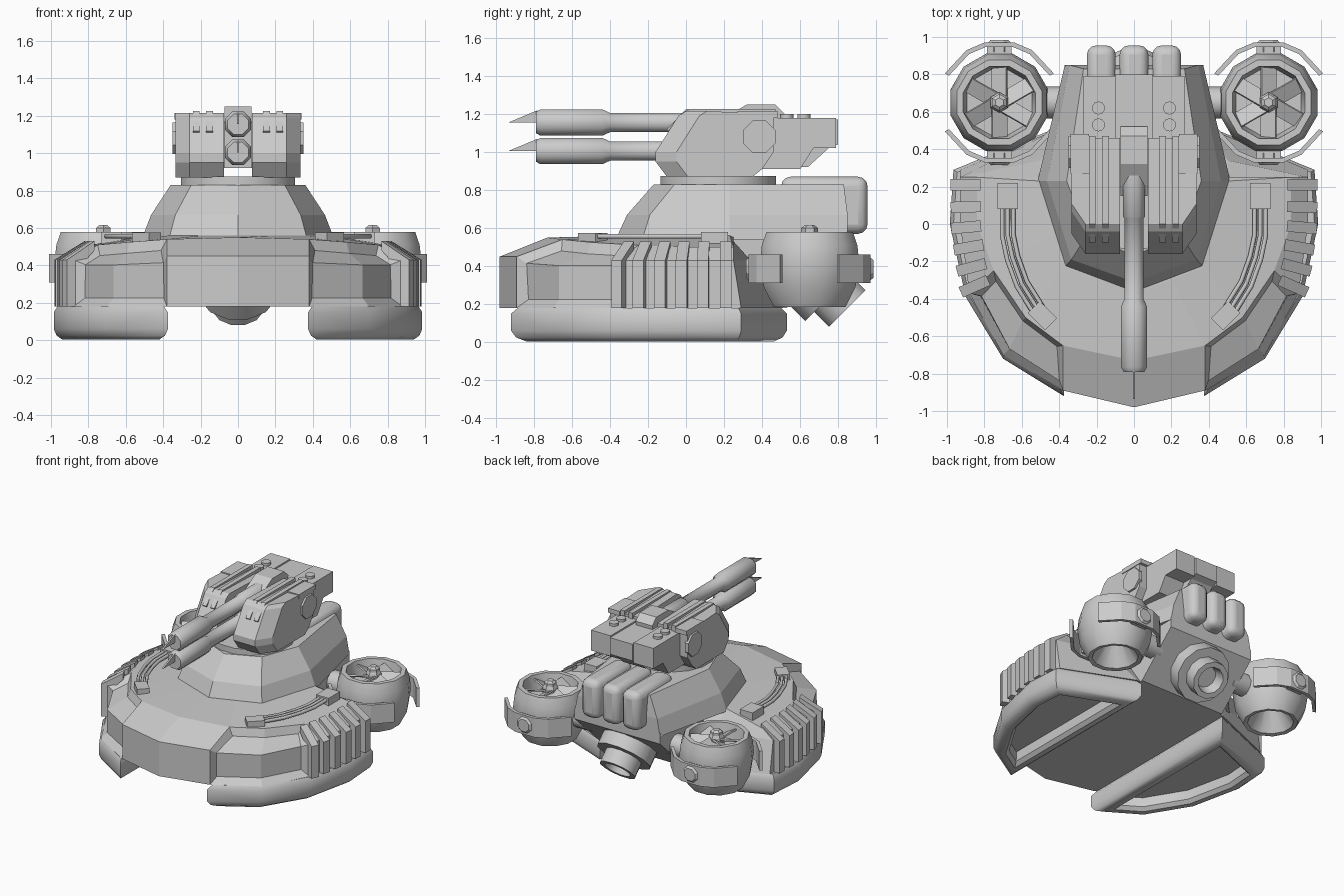
import bpy, bmesh
from math import sin, cos, pi, radians
from mathutils import Matrix, Vector

if "Cube" in bpy.data.objects:
    bpy.data.objects.remove(bpy.data.objects["Cube"])


def loft_bm(rings, M=Matrix()):
    """Closed rings of equal length joined by quads and capped at both ends."""
    bm = bmesh.new()
    vs = [[bm.verts.new(M @ Vector(p)) for p in r] for r in rings]
    n, quads = len(rings[0]), []
    for a, b in zip(vs, vs[1:]):
        quads.append([bm.faces.new((a[i], a[(i + 1) % n], b[(i + 1) % n], b[i])) for i in range(n)])
    bm.faces.new(vs[0][::-1])
    bm.faces.new(vs[-1])
    bmesh.ops.recalc_face_normals(bm, faces=bm.faces[:])
    return bm, quads


def finish(name, bm, both=False, smooth=0, bevel=0):
    me = bpy.data.meshes.new(name)
    bm.to_mesh(me)
    bm.free()
    ob = bpy.data.objects.new(name, me)
    bpy.context.collection.objects.link(ob)
    if bevel:
        b = ob.modifiers.new("bevel", 'BEVEL')
        b.width, b.segments = bevel, 3
    if both:
        ob.modifiers.new("mirror", 'MIRROR')   # every mesh is in world coordinates
    if smooth:
        bpy.ops.object.select_all(action='DESELECT')
        ob.select_set(True)
        bpy.context.view_layer.objects.active = ob
        bpy.ops.object.shade_smooth_by_angle(angle=radians(smooth))
    return ob


def loft(name, rings, M=Matrix(), **kw):
    return finish(name, loft_bm(rings, M)[0], **kw)


def prism(name, yz, x0, x1, **kw):
    return loft(name, [[(x, y, z) for y, z in yz] for x in (x0, x1)], **kw)


def box(name, lo, hi, M=Matrix(), **kw):
    (a, b, c), (d, e, f) = lo, hi
    return loft(name, [[(a, b, z), (d, b, z), (d, e, z), (a, e, z)] for z in (c, f)], M, **kw)


def lathe(name, prof, sides, M=Matrix(), **kw):
    """prof: (radius, height) pairs around local z."""
    off = pi / sides
    return loft(name, [[(r * cos(off + 2 * pi * i / sides), r * sin(off + 2 * pi * i / sides), h)
                        for i in range(sides)] for r, h in prof], M, **kw)


def full(half):
    """Complete an outline that runs from front centre to rear centre."""
    return half + [(-x, y, z) for x, y, z in half[-2:0:-1]]


def inset(poly, d):
    """Mitred inward offset of a counter-clockwise outline."""
    out, n = [], len(poly)
    for i in range(n):
        p, a, b = Vector(poly[i]), Vector(poly[i - 1]), Vector(poly[(i + 1) % n])
        u, v = (p - a).normalized(), (b - p).normalized()
        nu, nv = Vector((-u.y, u.x)), Vector((-v.y, v.x))
        out.append(p + (nu + nv) * d / (1 + nu.dot(nv)))
    return out


T = Matrix.Translation
def R(deg, ax): return Matrix.Rotation(radians(deg), 4, ax)

# Hull: lower edge, wall top, shoulder, deck around the cabin
wall = [(0, -.98), (.38, -.89), (.70, -.70), (.88, -.37), (.93, 0), (.93, .25)]
bottom = [(x, y, .18) for x, y in wall[:5]] + [(.93, .29, .18), (.40, .51, .18), (0, .51, .18)]
top = [(x, y, .45 if x < .5 else .43) for x, y in wall] + [(.5, .34, .43), (0, .34, .43)]
shoulder = [(0, -.73, .55), (.38, -.65, .54), (.58, -.5, .525), (.75, -.25, .51), (.84, 0, .5),
            (.84, .25, .5), (.5, .25, .53), (0, .25, .53)]
deck = [(0, -.37, .56), (.2, -.3, .56), (.37, -.23, .56), (.42, -.05, .56), (.47, .1, .56),
        (.51, .23, .56), (.45, .25, .56), (0, .25, .56)]
bm, q = loft_bm([full(r) for r in (bottom, top, shoulder, deck)])
for segs in ((1, 2), (11, 12)):      # recessed front fender panels
    bmesh.ops.inset_region(bm, faces=[q[k][s] for k in (0, 1) for s in segs],
                           thickness=.045, depth=-.045, use_even_offset=True)
finish("hull", bm)

# Side louvres
for x, y, a in ((.93, .21, 0), (.93, .09, -2), (.928, -.02, -5), (.914, -.13, -10),
                (.898, -.24, -15), (.88, -.345, -24)):
    M = T((x, y, 0)) @ R(a, 'Z')
    prof = [(-.03, .18), (.05, .18), (.05, .43), (-.11, .53), (-.11, .48), (-.03, .4)]
    loft("side_louvre", [[(n, t, z) for n, z in prof] for t in (-.03, .03)], M, both=True)

# Hover skirts: rounded rim around a recessed underside
plan = [(.375, -.92), (.70, -.72), (.90, -.39), (.985, 0), (.965, .29), (.375, .53)]
loft("hover_skirt", [[(p[0], p[1], z) for p in inset(plan, d)] for d, z in
     ((.02, .18), (0, .15), (0, .06), (.015, .025), (.045, .004), (.085, .004), (.11, .03), (.115, .1))],
     both=True, smooth=35)

# Cabin and rear body
loft("cabin", [full(r) for r in (
    [(0, -.37, .54), (.37, -.23, .54), (.515, .23, .54), (.37, .85, .54), (0, .85, .54)],
    [(0, -.31, .67), (.335, -.19, .67), (.465, .23, .67), (.345, .85, .67), (0, .85, .67)],
    [(0, -.17, .83), (.25, -.06, .83), (.36, .23, .83), (.27, .83, .83), (0, .83, .83)])])
prism("rear_body", [(.2, .18), (.53, .18), (.85, .48), (.85, .56), (.2, .56)], -.37, .37)

# Rear nozzle, tilted down and back
lathe("rear_nozzle", [(.21, -.28), (.21, 0), (.14, .0), (.14, .11), (.1, .11), (.08, .03)], 12,
      T((0, .77, .255)) @ R(-135, 'X'), smooth=32)

# Rear tanks
for i in (-1, 0, 1):
    x = i * .175
    box("rear_tank", (x - .077, .5, .57), (x + .077, .955, .87), bevel=.05, smooth=35)

# Lift fans
C = T((.72, .65, 0))
lathe("fan_pod", [(.06, .36), (.165, .19), (.195, .185), (.25, .29), (.27, .42), (.26, .51),
                  (.235, .58), (.2, .58), (.18, .47)], 12, C, both=True, smooth=32)
lathe("fan_hub", [(.055, .46), (.055, .56), (.045, .58), (.045, .6), (.025, .615)], 6, C, both=True)
for k in range(6):
    box("fan_blade", (.03, -.045, -.006), (.19, .045, .006),
        C @ R(60 * k + 30, 'Z') @ T((0, 0, .53)) @ R(28, 'X'), both=True)
for a in (0, 180):                   # clamps front and back
    M = C @ R(a, 'Z')
    ring = []
    for t in (28, 58, 76, 104, 122, 152):
        c, s = cos(radians(t)), sin(radians(t))
        ring.append([(r * c, r * s, z) for r, z in ((.305, .31), (.33, .31), (.33, .46), (.305, .46))])
    loft("pod_clamp", ring, M, both=True)
    box("clamp_block", (-.065, .23, .33), (.065, .31, .44), M, both=True)
    lathe("clamp_bolt", [(.065, 0), (.065, .05), (.05, .065)], 8, M @ T((0, .27, .385)) @ R(-90, 'X'), both=True)
lathe("pod_strut", [(.085, 0), (.085, .2)], 10, T((.33, .65, .4)) @ R(90, 'Y'), both=True, smooth=40)

# Deck cables and their end boxes
box("cable_box_rear", (.62, .08, .51), (.73, .22, .58), both=True)
box("cable_box_front", (-.065, -.045, 0), (.065, .045, .05), T((.49, -.49, .525)) @ R(45, 'Z'), both=True)
for o in (-.03, 0, .03):
    path = [Vector(p) for p in ((.675, .1), (.675, -.06), (.65, -.18), (.6, -.32), (.5, -.48))]
    rings = []
    for i, p in enumerate(path):
        t = (path[min(i + 1, 4)] - path[max(i - 1, 0)]).normalized()
        n = Vector((-t.y, t.x))
        rings.append([(*(p + n * (o + .012 * cos(a * pi / 3))), .557 + .014 * sin(a * pi / 3)) for a in range(6)])
    loft("deck_cable", rings, both=True, smooth=65)

# Turret ring and cheeks
lathe("turret_ring", [(.31, .82), (.31, .875)], 16, T((0, .17, 0)), smooth=30)
cheek = [(-.16, 1.0), (-.16, .95), (-.1, .87), (.35, .87), (.4, .91), (.46, 1.0), (.46, 1.2),
         (.0, 1.215), (-.04, 1.19)]
loft("turret_cheek", [[(x, y + (d if y < .1 else 0), z) for y, z in cheek]
                      for x, d in ((.075, 0), (.26, 0), (.335, .11))], both=True)
for x in (.135, .205):
    prism("cheek_strip", [(.47, 1.18), (.47, 1.225), (0, 1.225), (-.1, 1.12), (-.08, 1.1), (.02, 1.18)],
          x, x + .035, both=True)
box("cheek_plate", (.24, .27, 1.18), (.34, .48, 1.215), both=True)
lathe("cheek_disc", [(.092, 0), (.092, .03)], 8, T((.32, .385, 1.08)) @ R(90, 'Y'), both=True)

# Rear turret pods and gun mantle
prism("turret_pod", [(.4, .91), (.6, .91), (.67, 1.02), (.79, 1.02), (.79, 1.18), (.4, 1.18)], .1, .27, both=True)
prism("centre_pod", [(.2, .92), (.64, .92), (.75, 1.02), (.8, 1.04), (.8, 1.17), (.2, 1.17)], -.098, .098)
for y in (.53, .62):
    lathe("pod_stud", [(.035, 1.17), (.035, 1.2)], 10, T((.19, y, 0)), both=True, smooth=40)
prism("gun_mantle", [(.15, .92), (.5, .92), (.52, 1.2), (.47, 1.25), (.32, 1.25), (.15, 1.15)], -.072, .072)

# Twin guns, one above the other
for z in (1.155, 1.005):
    lathe("gun_barrel", [(.06, -.79), (.075, -.765), (.075, -.44), (.055, -.4), (.055, .03),
                         (.065, .04), (.065, .3)], 8, T((0, 0, z)) @ R(-90, 'X'), smooth=50)
    prism("muzzle_blade", [(-.935, z), (-.78, z + .065), (-.78, z)], -.006, .006)
